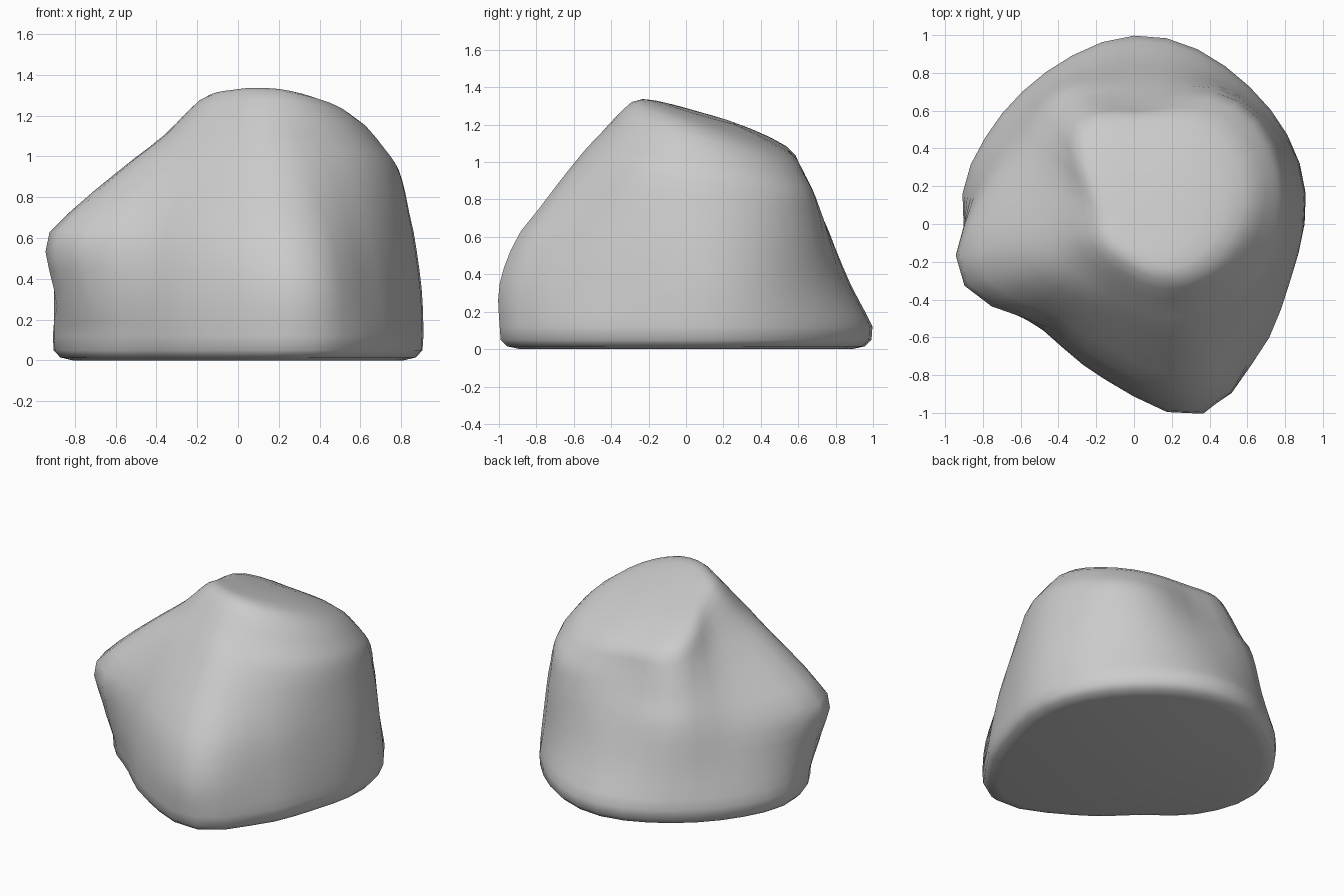
import bpy, bmesh
from math import radians, cos, sin

if "Cube" in bpy.data.objects:
    bpy.data.objects.remove(bpy.data.objects["Cube"])

# Directions of the main corners, and the outline radius of each layer there
ANGLES = [15, 50, 86, 120, 145, 172, 197, 228, 262, 290, 310, 340]
FOOT = [.93, .95, 1.0, .93, .91, .92, .84, .73, .85, 1.06, .97, .88]
WAIST = [.92, .90, .88, .87, .83, .88, .91, .74, .84, 1.06, .93, .86]
LEDGE = [.88, .87, .76, .81, .73, .81, .95, .69, .76, .94, .85, .82]
SHOULDER = [.83, .85, .67, .73, .58, .56, .61, .50, .51, .64, .67, .75]
BROW = [.77, .78, .61, .66, .44, .38, .37, .35, .38, .49, .54, .65]
CROWN = [.61, .65, .55, .57, .30, .21, .20, .20, .22, .30, .38, .49]
SEGMENTS, STEPS = 36, 3


def scaled(ring, factor):
    return [r * factor for r in ring]


# Layers from bottom to top: outline, height at the axis, sideways and backward tilt
LAYERS = [
    (scaled(FOOT, .89), 0, 0, 0),
    (scaled(FOOT, .96), .015, 0, 0),
    (scaled(FOOT, .995), .05, 0, 0),
    (FOOT, .12, 0, 0),
    (WAIST, .35, 0, 0),
    (LEDGE, .63, 0, 0),
    (SHOULDER, .91, 0, .15),
    (BROW, 1.07, .05, .2),
    (CROWN, 1.245, .07, .32),
    (scaled(CROWN, .5), 1.285, .04, .29),
]


def spline(a, b, c, d, t):
    """Smooth curve from b to c."""
    return b + .5 * t * (c - a + t * (2*a - 5*b + 4*c - d + t * (3*(b - c) + d - a)))


def radius_at(ring, angle):
    """Smooth closed outline through the corner radii."""
    n = len(ANGLES)
    i = max((k for k in range(n) if ANGLES[k] <= angle), default=n - 1)
    span = (ANGLES[(i + 1) % n] - ANGLES[i]) % 360
    t = ((angle - ANGLES[i]) % 360) / span
    return spline(*(ring[(i + k) % n] for k in (-1, 0, 1, 2)), t)


def layer_points(layer):
    ring, height, side_tilt, back_tilt = layer
    points = []
    for s in range(SEGMENTS):
        angle = 360 * s / SEGMENTS
        r = radius_at(ring, angle)
        x, y = r * cos(radians(angle)), r * sin(radians(angle))
        points.append((x, y, height - side_tilt * x - back_tilt * y))
    return points


# Loft the layers, with extra smooth rings between the upper ones
rows = [layer_points(layer) for layer in LAYERS]
loft = rows[:3]
for i in range(3, len(rows) - 1):
    a, b, c, d = (rows[min(i + k, len(rows) - 1)] for k in (-1, 0, 1, 2))
    for step in range(STEPS):
        loft.append([
            [spline(a[s][k], b[s][k], c[s][k], d[s][k], step / STEPS) for k in range(3)]
            for s in range(SEGMENTS)])
loft.append(rows[-1])

bm = bmesh.new()
rings = [[bm.verts.new(p) for p in row] for row in loft]
for low, high in zip(rings, rings[1:]):
    for s in range(SEGMENTS):
        e = (s + 1) % SEGMENTS
        bm.faces.new((low[s], low[e], high[e], high[s]))

# Flat underside and closed crown
bm.faces.new(rings[0][::-1])
tip = bm.verts.new((0, 0, 1.29))
for s in range(SEGMENTS):
    bm.faces.new((rings[-1][s], rings[-1][(s + 1) % SEGMENTS], tip))

# Soften the worn edges above the foot
worn = [v for v in bm.verts if v.co.z > .7]
for _ in range(2):
    bmesh.ops.smooth_vert(bm, verts=worn, factor=.3,
                          use_axis_x=True, use_axis_y=True, use_axis_z=True)
bmesh.ops.recalc_face_normals(bm, faces=bm.faces)

mesh = bpy.data.meshes.new("boulder")
bm.to_mesh(mesh)
bm.free()
boulder = bpy.data.objects.new("boulder", mesh)
bpy.context.collection.objects.link(boulder)

# Plain stone colour
stone = bpy.data.materials.new("grey_stone")
stone.use_nodes = True
colour = (.6, .6, .6, 1)
stone.diffuse_color = colour
stone.node_tree.nodes["Principled BSDF"].inputs["Base Color"].default_value = colour
mesh.materials.append(stone)

bpy.context.view_layer.objects.active = boulder
boulder.select_set(True)
bpy.ops.object.shade_smooth_by_angle(angle=radians(60))
